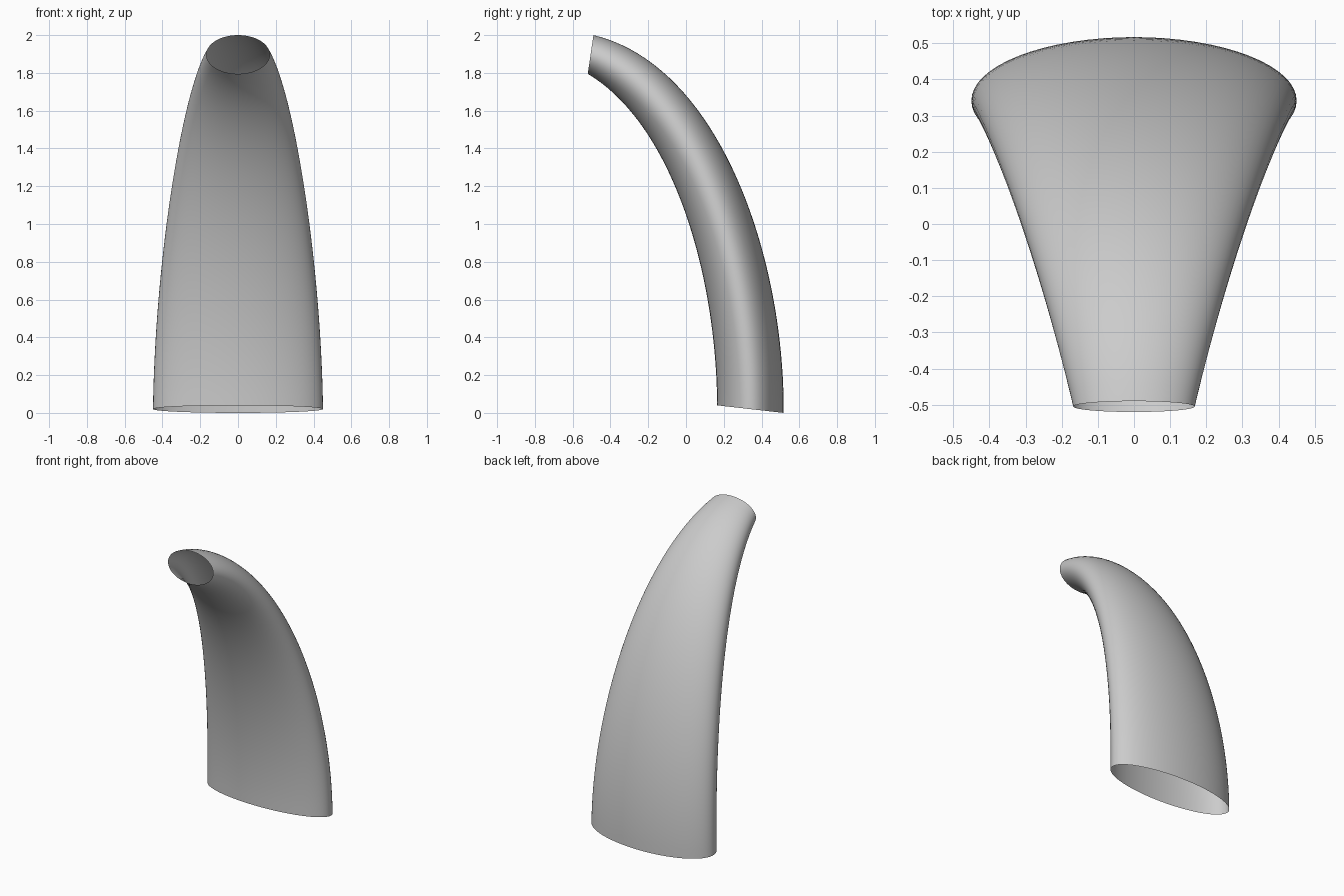
import bpy, bmesh, math

if "Cube" in bpy.data.objects:
    bpy.data.objects.remove(bpy.data.objects["Cube"])

RINGS, SIDES = 40, 64

# Bezier control points (y, z) for the front and back outlines, and half width
front = [(0.165, 0.04), (0.16, 0.75), (-0.075, 1.53), (-0.52, 1.795)]
back = [(0.517, 0.0), (0.523, 0.82), (0.18, 1.84), (-0.49, 2.0)]
half_width = [(0.45,), (0.44,), (0.30,), (0.168,)]


def bezier(pts, t):
    s = 1 - t
    w = (s**3, 3 * s * s * t, 3 * s * t * t, t**3)
    return [sum(k * p[i] for k, p in zip(w, pts)) for i in range(len(pts[0]))]


# Open curved tube with elliptical sections spanning the two outlines
bm = bmesh.new()
rings = []
for r in range(RINGS + 1):
    t = r / RINGS
    (fy, fz), (by, bz), (w,) = bezier(front, t), bezier(back, t), bezier(half_width, t)
    ring = []
    for i in range(SIDES):
        a = 2 * math.pi * i / SIDES
        k = math.sin(a) / 2
        ring.append(bm.verts.new((w * math.cos(a),
                                  (fy + by) / 2 + k * (by - fy),
                                  (fz + bz) / 2 + k * (bz - fz))))
    rings.append(ring)
for lo, hi in zip(rings, rings[1:]):
    for i in range(SIDES):
        j = (i + 1) % SIDES
        bm.faces.new((lo[i], lo[j], hi[j], hi[i])).smooth = True

mesh = bpy.data.meshes.new("curved_horn_tube")
bm.to_mesh(mesh)
bm.free()
bpy.context.collection.objects.link(bpy.data.objects.new("curved_horn_tube", mesh))
